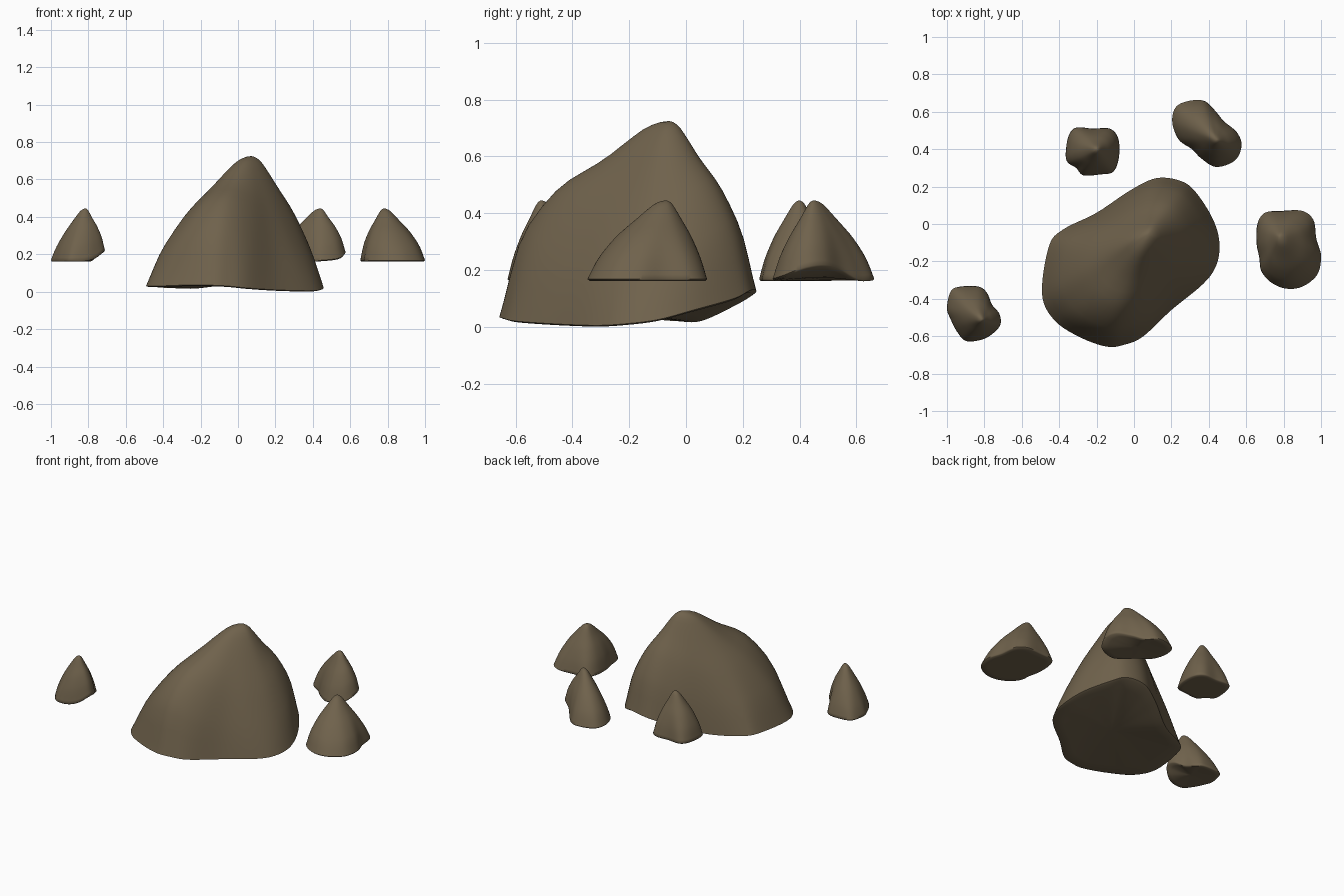
import bpy, bmesh, math

if "Cube" in bpy.data.objects:
    bpy.data.objects.remove(bpy.data.objects["Cube"])

brown = bpy.data.materials.new("earth brown")
brown.diffuse_color = (0.16, 0.122, 0.072, 1)
brown.use_nodes = True
brown.node_tree.nodes["Principled BSDF"].inputs["Base Color"].default_value = brown.diffuse_color

# Slope profiles: height fraction at even steps from the peak to the rim
STRAIGHT = [1, .965, .865, .745, .62, .49, .345, .19, 0]
BULGED = [1, .97, .895, .815, .755, .685, .56, .37, 0]


def spline(a, b, c, d, t):
    return 0.5 * (2 * b + (c - a) * t + (2 * a - 5 * b + 4 * c - d) * t * t
                  + (3 * b - a - 3 * c + d) * t ** 3)


def height(p, s):
    i = min(int(s * 8), 7)
    return spline(p[abs(i - 1)], p[i], p[i + 1], p[i + 2] if i < 7 else -.25, s * 8 - i)


def rock(name, peak, outline, steps=6):
    """Loft a footprint of (x, y, base z, bulge) points up to a rounded peak."""
    px, py, pz = peak
    n = len(outline)
    rim = [tuple(spline(*(outline[(i + k) % n][c] for k in (-1, 0, 1, 2)), j / steps) for c in range(4))
           for i in range(n) for j in range(steps)]
    m = len(rim)
    # softened copy of the rim, used towards the peak so that no pleats form
    w = m // 8
    soft = [tuple(sum(rim[(i + k) % m][c] for k in range(-w, w + 1)) / (2 * w + 1) for c in range(4))
            for i in range(m)]
    bm = bmesh.new()
    rings = []
    for s in [.05, .1, .15, .2, .27, .34, .42, .5, .58, .66, .74, .82, .88, .93, .97, 1]:
        ring = []
        q = s ** 3
        for hard, smooth in zip(rim, soft):
            x, y, _, b = (u * q + v * (1 - q) for u, v in zip(hard, smooth))
            zb = hard[2]
            h = (1 - b) * height(STRAIGHT, s) + b * height(BULGED, s)
            # footprint averaging shrinks the shape a little, so widen it back
            g = s * (1 + .1 * (1 - q))
            ring.append(bm.verts.new((px + (x - px) * g, py + (y - py) * g, zb + (pz - zb) * h)))
        rings.append(ring)
    # rounded lower lip and nearly flat underside
    cx, cy, cz = (sum(r[c] for r in rim) / m for c in range(3))
    for s in (.97, .8, .6, .4, .2):
        rings.append([bm.verts.new((cx + (x - cx) * s, cy + (y - cy) * s,
                                    max(0, cz + (zb - cz) * s ** 1.5 - .006))) for x, y, zb, b in rim])
    for r0, r1 in zip(rings, rings[1:]):
        for i in range(m):
            bm.faces.new((r0[i], r1[i], r1[(i + 1) % m], r0[(i + 1) % m]))
    top, bot = bm.verts.new(peak), bm.verts.new((cx, cy, max(0, cz - .006)))
    for i in range(m):
        bm.faces.new((top, rings[0][i], rings[0][(i + 1) % m]))
        bm.faces.new((bot, rings[-1][(i + 1) % m], rings[-1][i]))
    bmesh.ops.recalc_face_normals(bm, faces=bm.faces)
    mesh = bpy.data.meshes.new(name)
    bm.to_mesh(mesh)
    bm.free()
    mesh.materials.append(brown)
    ob = bpy.data.objects.new(name, mesh)
    bpy.context.collection.objects.link(ob)
    bpy.ops.object.select_all(action='DESELECT')
    ob.select_set(True)
    bpy.context.view_layer.objects.active = ob
    bpy.ops.object.shade_smooth_by_angle(angle=math.radians(60))


# Large central rock with a shoulder at the front
rock("main_rock", (.07, -.06, .725), [
    (-.492, -.37, .03, .3), (-.455, -.12, .03, .2), (-.38, -.03, .025, .15), (-.2, .06, .025, .1),
    (-.02, .18, .08, .4), (.12, .245, .12, .7), (.25, .23, .13, .8), (.33, .17, .1, .8),
    (.42, .03, .06, .4), (.457, -.1, .025, .1), (.44, -.22, .01, 0), (.37, -.32, .005, 0),
    (.2, -.46, .01, .1), (.05, -.6, .02, .6), (-.05, -.645, .03, 1), (-.15, -.655, .035, 1.1),
    (-.3, -.6, .035, .9), (-.43, -.51, .03, .5)])


# Four small rocks around it; lift raises single rim points
def small(name, peak, pts, lift={}):
    rock(name, peak, [(x, y, lift.get(i, .168), b) for i, (x, y, b) in enumerate(pts)])


small("right_rock", (.78, -.07, .445), [
    (.66, 0, .4), (.7, .06, .3), (.79, .07, .2), (.9, .07, .2), (.96, .02, .3), (.975, -.08, .3),
    (1, -.17, .4), (.98, -.27, .3), (.9, -.335, .2), (.81, -.345, .3), (.73, -.31, .4),
    (.68, -.25, .4), (.67, -.18, .3), (.655, -.1, .5)])
small("left_rock", (-.815, -.51, .445), [
    (-1, -.45, .1), (-.98, -.36, .1), (-.93, -.335, .2), (-.83, -.335, .2), (-.785, -.37, .2),
    (-.76, -.43, .3), (-.72, -.48, .5), (-.715, -.54, .6), (-.76, -.59, .5), (-.82, -.62, .5),
    (-.9, -.625, .2), (-.95, -.57, .1), (-.98, -.51, .1)], {5: .185, 6: .215, 7: .22, 8: .185})
small("back_left_rock", (-.2, .4, .445), [
    (-.365, .38, .4), (-.35, .47, .3), (-.31, .515, .3), (-.22, .51, .2), (-.13, .51, .4),
    (-.085, .46, .5), (-.08, .36, .4), (-.11, .28, .4), (-.18, .265, .2), (-.27, .26, .3),
    (-.31, .3, .2), (-.355, .33, .3)])
small("back_right_rock", (.44, .45, .445), [
    (.205, .54, .3), (.22, .62, .3), (.28, .655, .3), (.37, .66, .3), (.43, .61, .2),
    (.48, .55, .2), (.55, .49, .5), (.575, .42, .6), (.54, .34, .5), (.44, .305, .4),
    (.36, .35, .2), (.31, .4, .1), (.24, .45, .2)], {5: .2, 6: .218, 7: .21, 8: .18})
